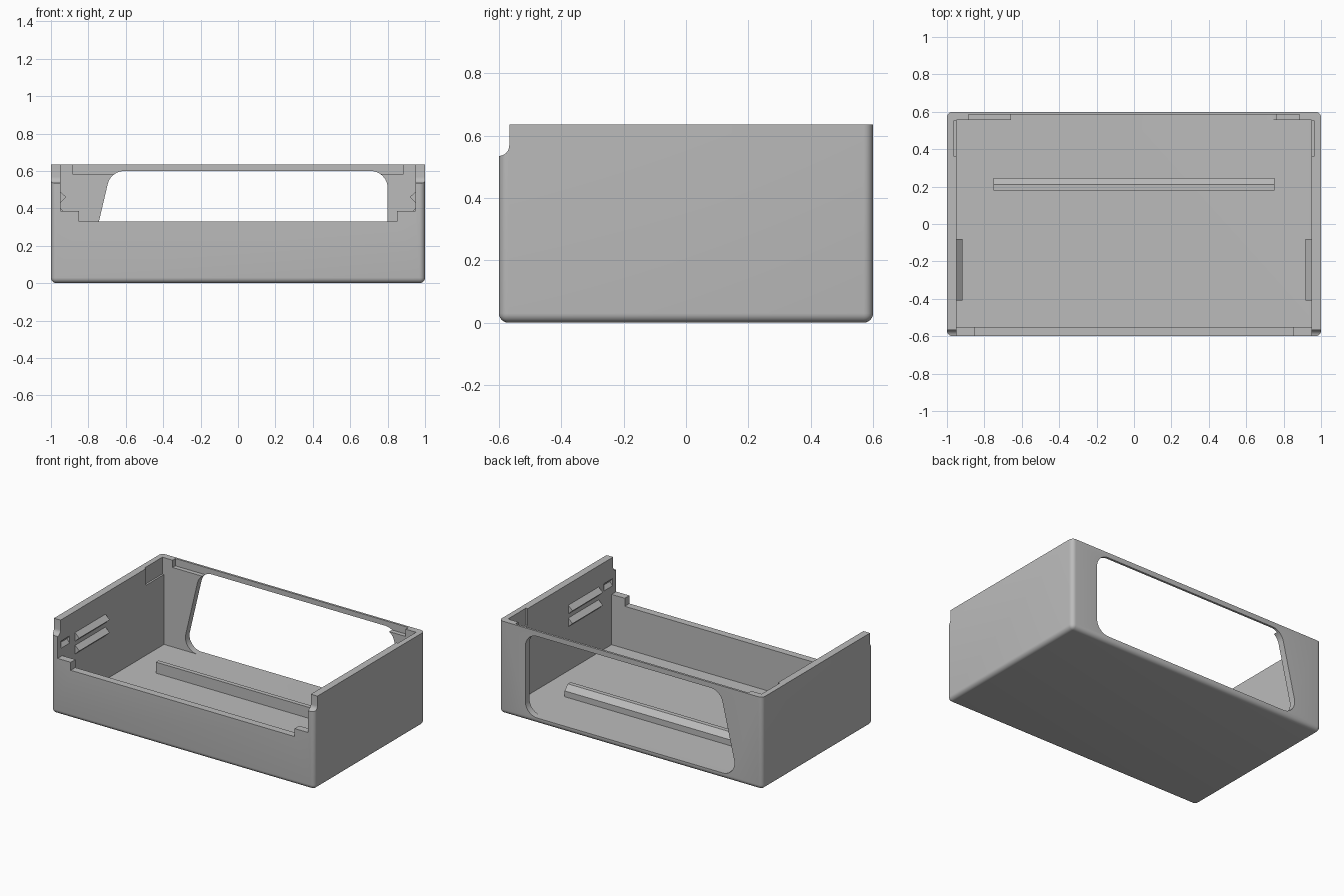
import bpy, bmesh, math
from mathutils import Vector

if "Cube" in bpy.data.objects:
    bpy.data.objects.remove(bpy.data.objects["Cube"])

grey = bpy.data.materials.new("plain_grey")
grey.diffuse_color = (0.5, 0.5, 0.5, 1)
grey.use_nodes = True
grey.node_tree.nodes["Principled BSDF"].inputs["Base Color"].default_value = grey.diffuse_color


def prism(name, pts, axis, a, b):
    """Extrude a 2D outline along x (pts = y,z) or y (pts = x,z) from a to b."""
    place = (lambda p, t: (t, p[0], p[1])) if axis == 'x' else (lambda p, t: (p[0], t, p[1]))
    bm = bmesh.new()
    face = bm.faces.new([bm.verts.new(place(p, a)) for p in pts])
    ext = bmesh.ops.extrude_face_region(bm, geom=[face])
    shift = Vector(place((0, 0), b - a))
    bmesh.ops.translate(bm, vec=shift, verts=[v for v in ext["geom"] if isinstance(v, bmesh.types.BMVert)])
    bmesh.ops.recalc_face_normals(bm, faces=bm.faces)
    me = bpy.data.meshes.new(name)
    bm.to_mesh(me)
    bm.free()
    me.materials.append(grey)
    ob = bpy.data.objects.new(name, me)
    bpy.context.collection.objects.link(ob)
    return ob


def box(name, x0, x1, y0, y1, z0, z1):
    return prism(name, [(x0, z0), (x1, z0), (x1, z1), (x0, z1)], 'y', y0, y1)


def rounded(corners, r, n=8):
    """Round every corner of an outline with arcs of radius r."""
    out = []
    for i, c in enumerate(corners):
        c = Vector(c)
        u = (Vector(corners[i - 1]) - c).normalized()
        v = (Vector(corners[(i + 1) % len(corners)]) - c).normalized()
        half = u.angle(v) / 2
        centre = c + (u + v).normalized() * r / math.sin(half)
        a, b = c + u * r / math.tan(half) - centre, c + v * r / math.tan(half) - centre
        for k in range(n + 1):
            out.append(centre + (a.lerp(b, k / n)).normalized() * r)
    return out


def cut(ob, cutter):
    m = ob.modifiers.new("cut", 'BOOLEAN')
    m.operation, m.solver, m.object = 'DIFFERENCE', 'EXACT', cutter
    bpy.context.view_layer.objects.active = ob
    bpy.ops.object.modifier_apply(modifier=m.name)
    bpy.data.objects.remove(cutter)


# Outer body: sides and bottom rounded, top rim left sharp
case = box("case_body", -1, 1, -0.6, 0.6, 0, 0.635)
bm = bmesh.new()
bm.from_mesh(case.data)
edges = [e for e in bm.edges if min(v.co.z for v in e.verts) < 0.1]
bmesh.ops.bevel(bm, geom=edges, offset=0.03, segments=6, profile=0.5, affect='EDGES')
bm.to_mesh(case.data)
bm.free()

# Inside cavity, lowered front wall with corner tabs
cut(case, box("cavity", -0.95, 0.95, -0.55, 0.555, 0.04, 1))
cut(case, box("front_opening", -0.95, 0.95, -0.7, -0.5, 0.385, 1))
cut(case, box("front_low", -0.85, 0.85, -0.7, -0.5, 0.33, 1))

# Back window with one slanted side, and the lid recess above it
window = rounded([(-0.812, 0.04), (0.8, 0.04), (0.8, 0.6), (-0.68, 0.6)], 0.09)
cut(case, prism("window", window, 'y', 0.5, 0.7))
cut(case, box("lid_recess", -0.885, 0.885, 0.5, 0.585, 0.585, 1))

# Notch with hollow rounding at the top of the front corners
arc = [(-0.6 + 0.033 * math.sin(k * math.pi / 16), 0.568 - 0.033 * math.cos(k * math.pi / 16)) for k in range(9)]
cut(case, prism("notch", [(-0.7, 0.535)] + arc + [(-0.567, 0.8), (-0.7, 0.8)], 'x', -1.1, 1.1))

for s, side in ((-1, "left"), (1, "right")):
    # Shallow pockets in the side walls: rear top and front groove
    x0, x1 = sorted((s * 0.9, s * 0.963))
    cut(case, box("rear_pocket", x0, x1, 0.36, 0.554, 0.52, 1))
    groove = [(s * 0.94, 0.44), (s * 0.95, 0.44), (s * 0.97, 0.465), (s * 0.95, 0.49), (s * 0.94, 0.49)]
    cut(case, prism("front_groove", groove, 'y', -0.56, -0.47))
    # Snap ridges
    for i, z in enumerate((0.46, 0.372)):
        prism(f"{side}_snap_ridge_{i + 1}", [(s * 0.955, z - 0.03), (s * 0.95, z - 0.03), (s * 0.918, z),
              (s * 0.95, z + 0.03), (s * 0.955, z + 0.03)], 'y', -0.41, -0.08)

# Floor rib with chamfered rear edge
prism("floor_rib", [(0.18, 0.035), (0.18, 0.115), (0.21, 0.115), (0.245, 0.08), (0.245, 0.035)], 'x', -0.75, 0.75)

bpy.ops.object.select_all(action='DESELECT')
case.select_set(True)
bpy.context.view_layer.objects.active = case
bpy.ops.object.shade_smooth_by_angle(angle=math.radians(30))
